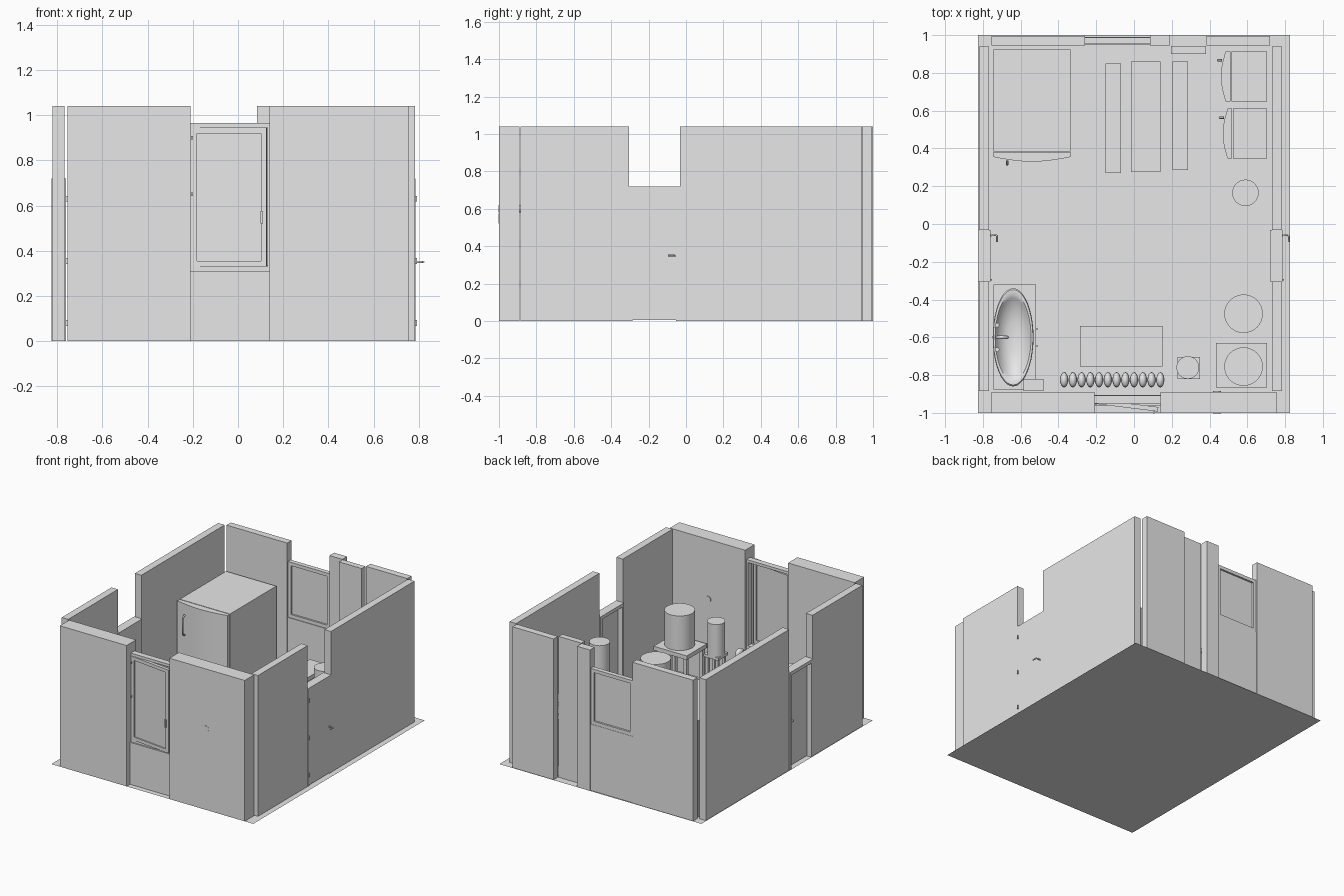
import bpy, bmesh, math
from mathutils import Matrix, Vector

old = bpy.data.objects.get("Cube")
if old:
    bpy.data.objects.remove(old, do_unlink=True)

grey = bpy.data.materials.new("plain_grey")
grey.use_nodes = True
grey.diffuse_color = (0.8, 0.8, 0.8, 1)
grey.node_tree.nodes["Principled BSDF"].inputs["Base Color"].default_value = (0.8, 0.8, 0.8, 1)


def finish(name, bm, smooth=False):
    bmesh.ops.recalc_face_normals(bm, faces=bm.faces)
    mesh = bpy.data.meshes.new(name)
    bm.to_mesh(mesh)
    bm.free()
    mesh.materials.append(grey)
    ob = bpy.data.objects.new(name, mesh)
    bpy.context.collection.objects.link(ob)
    if smooth:
        bpy.ops.object.select_all(action='DESELECT')
        ob.select_set(True)
        bpy.context.view_layer.objects.active = ob
        bpy.ops.object.shade_smooth_by_angle(angle=math.radians(40))
    return ob


def boxes(name, *bounds):
    """One object from boxes given as x0, x1, y0, y1, z0, z1."""
    bm = bmesh.new()
    for x0, x1, y0, y1, z0, z1 in bounds:
        m = Matrix.Translation(((x0 + x1) / 2, (y0 + y1) / 2, (z0 + z1) / 2))
        m = m @ Matrix.Diagonal((x1 - x0, y1 - y0, z1 - z0, 1))
        bmesh.ops.create_cube(bm, size=1, matrix=m)
    return finish(name, bm)


def cylinder(name, centre, r, length, axis='Z'):
    bm = bmesh.new()
    turn = Matrix.Rotation(math.pi / 2, 4, 'X') if axis == 'Y' else Matrix.Identity(4)
    bmesh.ops.create_cone(bm, cap_ends=True, segments=32, radius1=r, radius2=r,
                          depth=length, matrix=Matrix.Translation(centre) @ turn)
    return finish(name, bm, True)


def prism(name, outline, z0, z1):
    bm = bmesh.new()
    face = bm.faces.new([bm.verts.new((x, y, z0)) for x, y in outline])
    top = bmesh.ops.extrude_face_region(bm, geom=[face])
    bmesh.ops.translate(bm, vec=(0, 0, z1 - z0),
                        verts=[v for v in top['geom'] if isinstance(v, bmesh.types.BMVert)])
    return finish(name, bm, True)


def tube(name, points, r):
    curve = bpy.data.curves.new(name, 'CURVE')
    curve.dimensions = '3D'
    curve.bevel_depth = r
    curve.bevel_resolution = 2
    curve.use_fill_caps = True
    spline = curve.splines.new('POLY')
    spline.points.add(len(points) - 1)
    for p, co in zip(spline.points, points):
        p.co = (*co, 1)
    curve.materials.append(grey)
    ob = bpy.data.objects.new(name, curve)
    bpy.context.collection.objects.link(ob)
    return ob


def table(name, x0, x1, y0, y1, h, top=0.03, leg=0.025):
    legs = [(x, x + leg, y, y + leg, 0, h - top)
            for x in (x0 + .01, x1 - leg - .01) for y in (y0 + .01, y1 - leg - .01)]
    return boxes(name, (x0, x1, y0, y1, h - top, h), *legs)


def window_frame(name, x0, x1, y0, y1, z0, z1, t):
    return boxes(name, (x0, x0 + t, y0, y1, z0, z1), (x1 - t, x1, y0, y1, z0, z1),
                 (x0 + t, x1 - t, y0, y1, z0, z0 + t), (x0 + t, x1 - t, y0, y1, z1 - t, z1))


def fridge(name, w, d, h, loc, angle):
    """Cabinet with a bowed door facing local -y."""
    place = Matrix.Translation(loc) @ Matrix.Rotation(angle, 4, 'Z')
    body = boxes(name + "_body", (-w / 2, w / 2, -d / 2 + .03, d / 2, 0, h))
    n = 10
    bow = [(-w / 2 + w * i / n, -d / 2 - .025 * math.sin(math.pi * i / n)) for i in range(n + 1)]
    door = prism(name + "_door", [(-w / 2, -d / 2 + .025)] + bow + [(w / 2, -d / 2 + .025)], .02, h)
    hx, hy = -w * .32, -d / 2 - .02
    handle = tube(name + "_handle", [(hx, hy, h * .68), (hx, hy - .022, h * .7),
                                     (hx, hy - .022, h * .87), (hx, hy, h * .89)], .006)
    for ob in (body, door, handle):
        ob.matrix_world = place


# Floor sheet
bm = bmesh.new()
bm.faces.new([bm.verts.new(p) for p in ((-.825, -1, 0), (.825, -1, 0), (.825, 1, 0), (-.825, 1, 0))])
finish("floor", bm)

# Walls
H = 1.04
boxes("front_wall_right", (-.755, -.21, -1, -.89, 0, H))
boxes("front_wall_left", (.14, .755, -1, -.89, 0, H))
boxes("front_wall_under_window", (-.21, .14, -.96, -.905, 0, .31))
boxes("back_wall_right", (-.755, -.26, .945, .995, 0, H))
boxes("back_wall_under_window", (-.26, .085, .95, .99, 0, .49))
boxes("back_wall_column", (.085, .19, .945, 1, 0, H))
boxes("back_wall_recess", (.195, .38, .9, .943, 0, H))
boxes("back_wall_left", (.385, .72, .945, .995, 0, H))
for side, x0 in (("right", -.82), ("left", .73)):
    boxes(side + "_wall_front", (x0, x0 + .053, -.885, -.305, 0, H))
    boxes(side + "_wall_back", (x0, x0 + .053, -.033, .94, 0, H))

# Side doors, both opening toward +x
for side, x1 in (("right", -.76), ("left", .785)):
    x0 = x1 - .065
    boxes(side + "_door_frame", (x0, x1, -.305, -.285, 0, .72), (x0, x1, -.053, -.033, 0, .72),
          (x0, x1, -.285, -.053, .695, .72))
    boxes(side + "_door_leaf", (x1 - .03, x1, -.285, -.053, .005, .695))
    boxes(side + "_door_hinges", *[(x1 - .005, x1 + .008, -.298, -.29, z - .013, z + .013)
                                   for z in (.08, .355, .63)])
    tube(side + "_door_handle", [(x1 - .01, -.06, .35), (x1 + .03, -.06, .35),
                                 (x1 + .035, -.065, .35), (x1 + .035, -.095, .35)], .005)
    boxes(side + "_door_inner_handle", (x1 - .066, x1 - .03, -.08, -.06, .345, .355))

# Front window with its sash ajar
window_frame("front_window_frame", -.22, .15, -.95, -.907, .31, .965, .02)
sash_parts = [window_frame("front_sash", 0, .335, -.012, .012, .33, .945, .025),
              boxes("front_sash_pane", (.025, .31, -.003, .003, .355, .92)),
              boxes("front_sash_handle", (.31, .32, -.025, -.01, .52, .575)),
              boxes("front_sash_hinges", *[(0, .008, -.02, -.01, z - .008, z + .008) for z in (.65, .9)])]
swing = Matrix.Translation((-.205, -.94, 0)) @ Matrix.Rotation(math.radians(-7), 4, 'Z')
for ob in sash_parts:
    ob.matrix_world = swing

# Back window
window_frame("back_window_frame", -.26, .085, .955, .988, .49, .9, .025)
boxes("back_window_pane", (-.235, .06, .968, .974, .515, .875))

# Round vent through the front wall
cylinder("wall_vent", (.44, -.943, .6), .021, .118, 'Y')

# Kitchen side
fridge("large_fridge", .41, .57, .71, (-.54, .64, 0), 0)
fridge("cabinet_back", .265, .22, .36, (.595, .782, 0), -math.pi / 2)
fridge("cabinet_front", .265, .21, .36, (.6, .478, 0), -math.pi / 2)
table("dining_table", -.015, .14, .275, .86, .28)
table("bench_right", -.15, -.07, .27, .85, .17, .02, .02)
table("bench_left", .205, .285, .285, .86, .17, .02, .02)
cylinder("water_heater", (.59, .165, .325), .07, .65)

# Drums and their stands
cylinder("floor_drum", (.58, -.475, .143), .102, .285)
table("drum_stand", .435, .705, -.865, -.63, .28)
cylinder("stand_drum", (.58, -.755, .408), .102, .255)
table("small_stand", .23, .35, -.82, -.705, .29, .02, .02)
cylinder("small_drum", (.285, -.76, .41), .06, .24)
table("low_table", -.285, .15, -.755, -.54, .2)

# Radiator of rounded columns
for i in range(12):
    bm = bmesh.new()
    bmesh.ops.create_uvsphere(bm, u_segments=16, v_segments=10, radius=1)
    for v in bm.verts:
        lift = .13 if v.co.z > 0 else -.13
        v.co = Vector((v.co.x * .022, v.co.y * .041, v.co.z * .03 + lift))
        v.co += Vector((-.37 + i * .0463, -.825, .18))
    finish("radiator_column", bm, True)
boxes("radiator_pipes", *[(-.37, .14, -.833, -.817, z, z + .015) for z in (.07, .28)])

# Washstand with oval basin
boxes("washstand", (-.745, -.52, -.875, -.32, 0, .27))
boxes("washstand_knobs", *[(-.52, -.51, y - .005, y + .005, .15, .17) for y in (-.555, -.645)])
bm = bmesh.new()
profile = [(.75, .27), (.95, .31), (1, .33), (.97, .338), (.88, .338), (.8, .325), (.62, .295), (.3, .28), (.02, .277)]
rings = []
for r, z in profile:
    rings.append([bm.verts.new((-.64 + .108 * r * math.cos(a), -.6 + .26 * r * math.sin(a), z))
                  for a in (2 * math.pi * k / 40 for k in range(40))])
for low, high in zip(rings, rings[1:]):
    for k in range(40):
        bm.faces.new((low[k], low[k - 1], high[k - 1], high[k]))
bm.faces.new(rings[-1])
finish("basin", bm, True)
tube("tap", [(-.725, -.6, .27), (-.725, -.6, .38), (-.715, -.6, .395), (-.68, -.6, .395), (-.67, -.6, .375)], .009)
for y in (-.535, -.665):
    cylinder("tap_knob", (-.725, y, .32), .012, .1)
boxes("wall_dispenser", (-.585, -.48, -.885, -.82, .45, .56))
